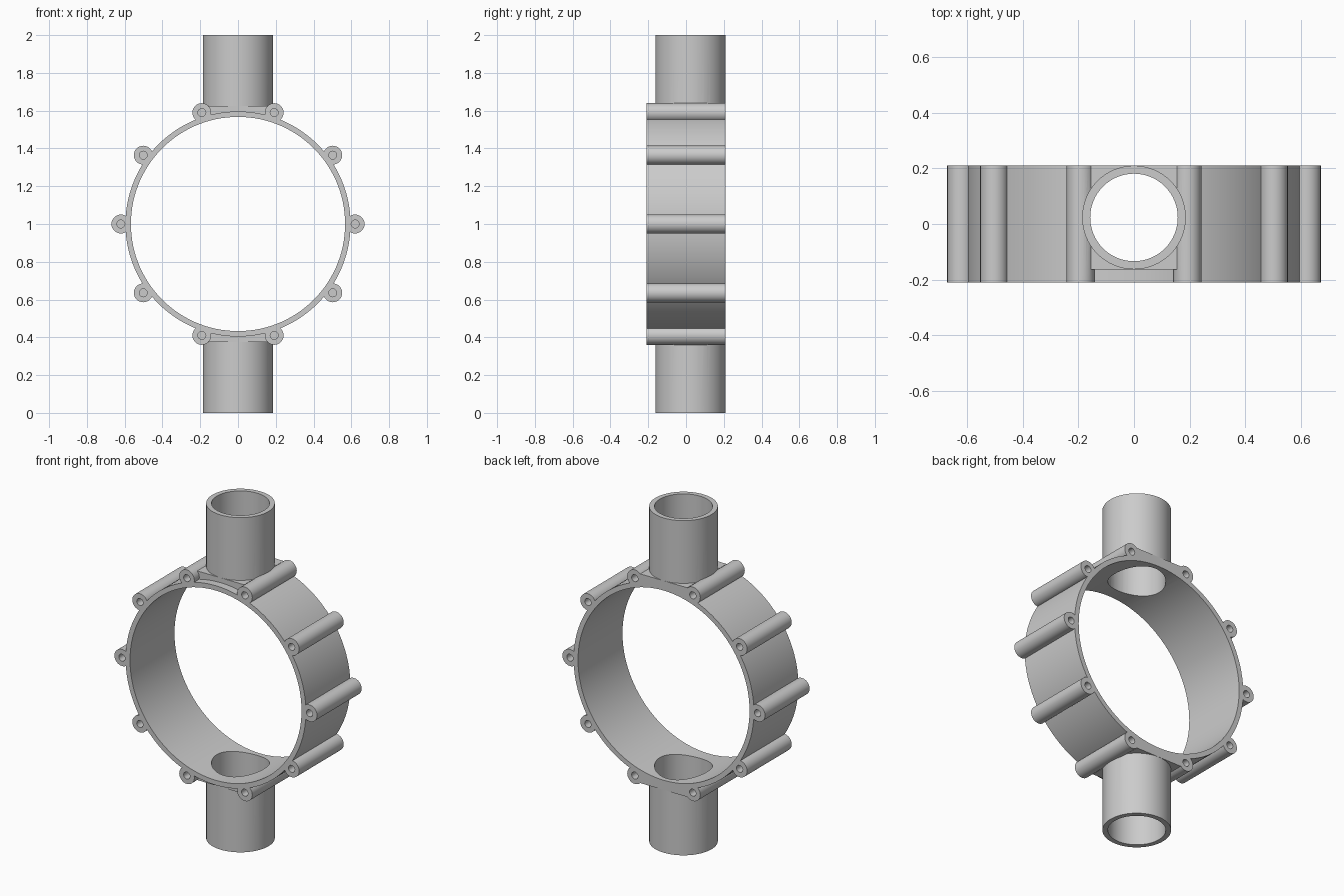
import bpy
from math import radians, cos, sin
from mathutils import Matrix, Vector

cube = bpy.data.objects.get("Cube")
if cube:
    bpy.data.objects.remove(cube, do_unlink=True)

grey = bpy.data.materials.new("plain grey")
grey.use_nodes = True
colour = (0.6, 0.6, 0.6, 1)
grey.diffuse_color = colour
grey.node_tree.nodes["Principled BSDF"].inputs["Base Color"].default_value = colour

CENTRE_Z = 1.0
HALF_DEPTH = 0.21
PIPE_Y = 0.0235


def cylinder(name, radius, length, location, along_y=True, sides=48):
    bpy.ops.mesh.primitive_cylinder_add(
        vertices=sides, radius=radius, depth=length, location=location,
        rotation=(radians(90) if along_y else 0, 0, 0))
    obj = bpy.context.object
    obj.name = name
    return obj


def combine(target, tool, operation):
    """Apply a boolean to the target and discard the tool."""
    mod = target.modifiers.new(operation.lower(), 'BOOLEAN')
    mod.operation = operation
    mod.solver = 'EXACT'
    mod.object = tool
    bpy.context.view_layer.objects.active = target
    bpy.ops.object.modifier_apply(modifier=mod.name)
    bpy.data.objects.remove(tool, do_unlink=True)


# Outer drum of the ring
body = cylinder("ring_housing", 0.596, 2 * HALF_DEPTH, (0, 0, CENTRE_Z), sides=120)

# Flat saddle pads under both pipes, as one block through the drum
bpy.ops.mesh.primitive_cube_add(size=1)
pad = bpy.context.object
pad.name = "saddle_pads"
pad_front = -0.163
pad.data.transform(Matrix.Diagonal(Vector((0.31, HALF_DEPTH - pad_front, 1.25, 1))))
pad.location = (0, (HALF_DEPTH + pad_front) / 2, CENTRE_Z)
combine(body, pad, 'UNION')

# Top and bottom pipes, as one column through the drum
combine(body, cylinder("pipes", 0.186, 2, (0, PIPE_Y, CENTRE_Z), False, 64), 'UNION')

# Screw bosses around the rim
spots = []
for i in range(10):
    a = radians(36 * i)
    spots.append((0.62 * cos(a), CENTRE_Z + 0.62 * sin(a)))
for x, z in spots:
    combine(body, cylinder("screw_boss", 0.05, 2 * HALF_DEPTH, (x, 0, z), sides=32), 'UNION')

# Main opening and pipe bore
combine(body, cylinder("opening", 0.567, 1, (0, 0, CENTRE_Z), sides=120), 'DIFFERENCE')
combine(body, cylinder("bore", 0.157, 3, (0, PIPE_Y, CENTRE_Z), False, 64), 'DIFFERENCE')

# Blind screw holes in both ends of every boss
for x, z in spots:
    for side in (-1, 1):
        hole = cylinder("screw_hole", 0.021, 0.24, (x, side * HALF_DEPTH, z), sides=20)
        combine(body, hole, 'DIFFERENCE')

body.data.materials.clear()
body.data.materials.append(grey)
for face in body.data.polygons:
    face.material_index = 0

bpy.ops.object.select_all(action='DESELECT')
body.select_set(True)
bpy.context.view_layer.objects.active = body
bpy.ops.object.shade_smooth_by_angle(angle=radians(30))
